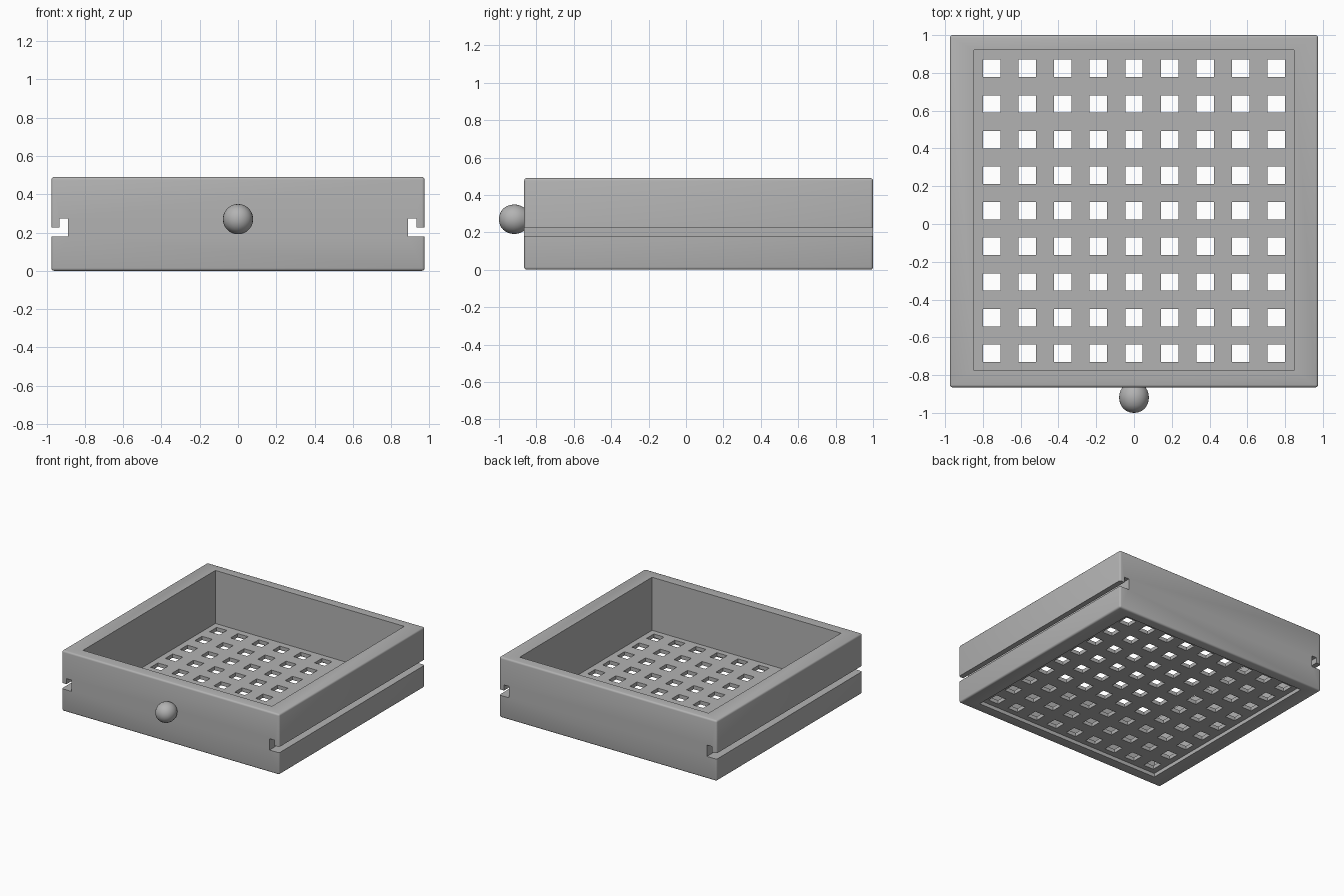
import bpy
import bmesh
import math

old = bpy.data.objects.get("Cube")
if old:
    bpy.data.objects.remove(old)

# Key dimensions
HALF_W, FRONT, BACK, HEIGHT = 0.975, -0.865, 1.0, 0.49
IN_W, IN_FRONT, IN_BACK = 0.847, -0.775, 0.92
FLOOR_LOW, FLOOR_TOP = 0.03, 0.06
HOLES, PITCH, HOLE, HOLE_MID_Y = 9, 0.1885, 0.092, 0.07

grey = bpy.data.materials.new("plain grey")
grey.use_nodes = True
colour = (0.45, 0.45, 0.45, 1)
grey.diffuse_color = colour
grey.node_tree.nodes["Principled BSDF"].inputs["Base Color"].default_value = colour


def finish(bm, name):
    bmesh.ops.recalc_face_normals(bm, faces=bm.faces)
    mesh = bpy.data.meshes.new(name)
    bm.to_mesh(mesh)
    bm.free()
    mesh.materials.append(grey)
    obj = bpy.data.objects.new(name, mesh)
    bpy.context.collection.objects.link(obj)
    return obj


def select_only(obj):
    bpy.ops.object.select_all(action='DESELECT')
    obj.select_set(True)
    bpy.context.view_layer.objects.active = obj


def smooth(obj, degrees=40):
    select_only(obj)
    bpy.ops.object.shade_smooth_by_angle(angle=math.radians(degrees))


def rectangle(bm, w, y0, y1, z):
    return [bm.verts.new((x, y, z)) for x, y in ((-w, y0), (w, y0), (w, y1), (-w, y1))]


# Four walls as one ring with rounded rims
bm = bmesh.new()
loops = [rectangle(bm, HALF_W, FRONT, BACK, 0),
         rectangle(bm, HALF_W, FRONT, BACK, HEIGHT),
         rectangle(bm, IN_W, IN_FRONT, IN_BACK, HEIGHT),
         rectangle(bm, IN_W, IN_FRONT, IN_BACK, 0)]
for a, b in zip(loops, loops[1:] + loops[:1]):
    for i in range(4):
        j = (i + 1) % 4
        bm.faces.new((a[i], a[j], b[j], b[i]))
outer = set(loops[0] + loops[1])
rim = [e for e in bm.edges if all(v in outer for v in e.verts)]
bmesh.ops.recalc_face_normals(bm, faces=bm.faces)
bmesh.ops.bevel(bm, geom=rim, offset=0.014, segments=3, profile=0.5, affect='EDGES')
walls = finish(bm, "drawer_walls")

# L-shaped runner groove along each side
GROOVE = [(1.1, 0.18), (1.1, 0.227), (0.932, 0.227), (0.932, 0.272), (0.888, 0.272), (0.888, 0.18)]
for side, name in ((1, "left"), (-1, "right")):
    bm = bmesh.new()
    face = bm.faces.new([bm.verts.new((side * x, FRONT - 0.1, z)) for x, z in GROOVE])
    out = bmesh.ops.extrude_face_region(bm, geom=[face])
    moved = [v for v in out["geom"] if isinstance(v, bmesh.types.BMVert)]
    bmesh.ops.translate(bm, verts=moved, vec=(0, BACK - FRONT + 0.2, 0))
    cutter = finish(bm, name + "_groove_cutter")
    cutter.hide_render = True
    select_only(walls)
    cut = walls.modifiers.new("groove", 'BOOLEAN')
    cut.operation, cut.solver, cut.object = 'DIFFERENCE', 'EXACT', cutter
    bpy.ops.object.modifier_apply(modifier=cut.name)
    bpy.data.objects.remove(cutter)
smooth(walls, 35)


# Perforated floor: a grid of cells with every other cell left open
def breaks(low, high, middle):
    inner = [middle + (i - (HOLES - 1) / 2) * PITCH + s * HOLE / 2
             for i in range(HOLES) for s in (-1, 1)]
    return [low] + inner + [high]


xs = breaks(-IN_W, IN_W, 0)
ys = breaks(IN_FRONT, IN_BACK, HOLE_MID_Y)
bm = bmesh.new()
grid = [[bm.verts.new((x, y, FLOOR_LOW)) for y in ys] for x in xs]
cells = [bm.faces.new((grid[i][j], grid[i + 1][j], grid[i + 1][j + 1], grid[i][j + 1]))
         for i in range(len(xs) - 1) for j in range(len(ys) - 1)
         if not (i % 2 and j % 2)]
out = bmesh.ops.extrude_face_region(bm, geom=cells, use_keep_orig=True)
moved = [v for v in out["geom"] if isinstance(v, bmesh.types.BMVert)]
bmesh.ops.translate(bm, verts=moved, vec=(0, 0, FLOOR_TOP - FLOOR_LOW))
finish(bm, "perforated_floor")

# Round knob, turned about the front-to-back axis
PROFILE = [(0, -1.0), (0.02, -0.998), (0.04, -0.99), (0.057, -0.977), (0.069, -0.96), (0.076, -0.94),
           (0.079, -0.92), (0.077, -0.9), (0.071, -0.881), (0.06, -0.862)]
bm = bmesh.new()
verts = [bm.verts.new((r, y, 0.27)) for r, y in PROFILE]
edges = [bm.edges.new(pair) for pair in zip(verts, verts[1:])]
bmesh.ops.spin(bm, geom=verts + edges, cent=(0, 0, 0.27), axis=(0, 1, 0),
               angle=math.tau, steps=32)
bmesh.ops.remove_doubles(bm, verts=bm.verts, dist=0.0005)
smooth(finish(bm, "front_knob"), 60)
